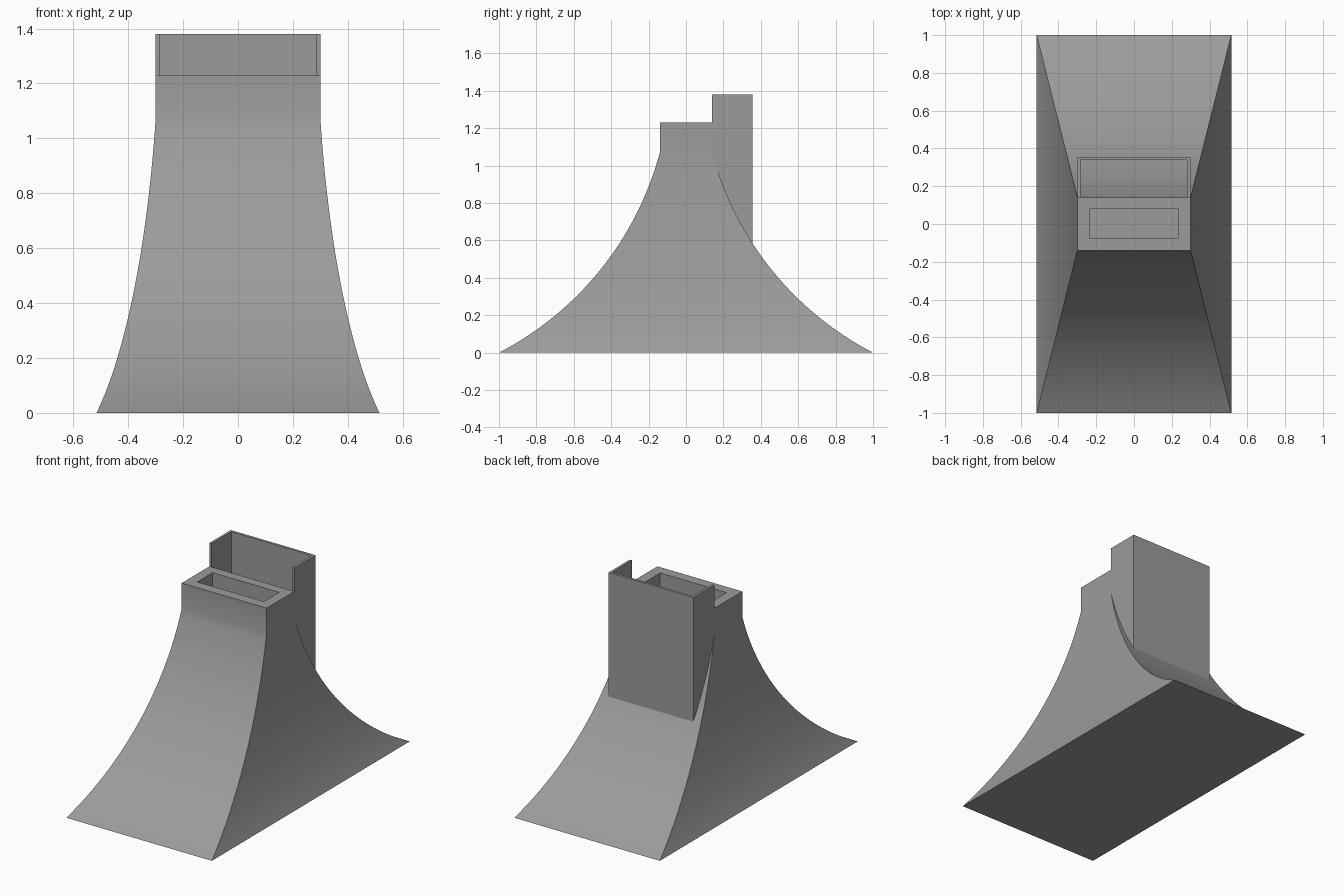
import bpy, bmesh, math

if "Cube" in bpy.data.objects:
    bpy.data.objects.remove(bpy.data.objects["Cube"])

grey = bpy.data.materials.new("plain grey")
grey.diffuse_color = (0.33, 0.33, 0.33, 1)
grey.use_nodes = True
grey.node_tree.nodes["Principled BSDF"].inputs["Base Color"].default_value = grey.diffuse_color

NECK_X, NECK_Y, NECK_Z = 0.30, 0.14, 1.07   # top of the flare
BASE_X, BASE_Y = 0.515, 1.0                 # foot of the flare
TOP, BOX_TOP = 1.23, 1.38


def finish(name, bm):
    bmesh.ops.recalc_face_normals(bm, faces=bm.faces)
    me = bpy.data.meshes.new(name)
    bm.to_mesh(me)
    bm.free()
    me.materials.append(grey)
    ob = bpy.data.objects.new(name, me)
    bpy.context.collection.objects.link(ob)
    bpy.ops.object.select_all(action='DESELECT')
    bpy.context.view_layer.objects.active = ob
    ob.select_set(True)
    bpy.ops.object.shade_smooth_by_angle(angle=math.radians(30))


# Flare profile: circular arc from the foot to the neck
chord = math.hypot(BASE_Y - NECK_Y, NECK_Z)
mid = math.atan2(NECK_Z, BASE_Y - NECK_Y)
half = math.radians(23.8)
R = chord / 2 / math.sin(half)


def arc(t):
    a = mid - half + 2 * half * t
    a0 = mid - half
    return (BASE_Y - R * (math.sin(a) - math.sin(a0)),
            R * (math.cos(a0) - math.cos(a)))


def arc_z(y):
    a0 = mid - half
    a = math.asin(min(1, math.sin(a0) + (BASE_Y - y) / R))
    return R * (math.cos(a0) - math.cos(a))


# Flared body with a slot sunk into its top
bm = bmesh.new()


def ring(x0, x1, y0, y1, z):
    return [bm.verts.new((x, y, z)) for x, y in
            ((x0, y0), (x1, y0), (x1, y1), (x0, y1))]


rings = []
for i in range(33):
    y, z = arc(i / 32)
    x = NECK_X + (BASE_X - NECK_X) * (y - NECK_Y) / (BASE_Y - NECK_Y)
    rings.append(ring(-x, x, -y, y, z))
rings.append(ring(-NECK_X, NECK_X, -NECK_Y, NECK_Y, TOP))
rings.append(ring(-0.235, 0.235, -0.075, 0.08, TOP))
rings.append(ring(-0.235, 0.235, -0.075, 0.08, 0.6))
for lo, hi in zip(rings, rings[1:]):
    for k in range(4):
        n = (k + 1) % 4
        bm.faces.new((lo[k], lo[n], hi[n], hi[k]))
bm.faces.new(rings[0])
bm.faces.new(rings[-1])
finish("flared_body", bm)

# Three-sided box behind the neck, its lower edge following the flare
bm = bmesh.new()
WALL, BACK = 0.016, 0.355
steps = 12
side = []
for i in range(steps + 1):
    y = NECK_Y + (BACK - WALL - NECK_Y) * i / steps
    side.append((NECK_X, y, NECK_X - WALL, y))
side.append((NECK_X, BACK, NECK_X - WALL, BACK - WALL))
path = side + [(-a, b, -c, d) for a, b, c, d in reversed(side)]
cols = []
for ox, oy, ix, iy in path:
    cols.append([bm.verts.new(p) for p in (
        (ox, oy, arc_z(oy) - 0.005), (ox, oy, BOX_TOP),
        (ix, iy, BOX_TOP), (ix, iy, arc_z(iy) - 0.005))])
for a, b in zip(cols, cols[1:]):
    for k in range(4):
        n = (k + 1) % 4
        bm.faces.new((a[k], a[n], b[n], b[k]))
bm.faces.new(cols[0])
bm.faces.new(cols[-1])
finish("back_box", bm)
